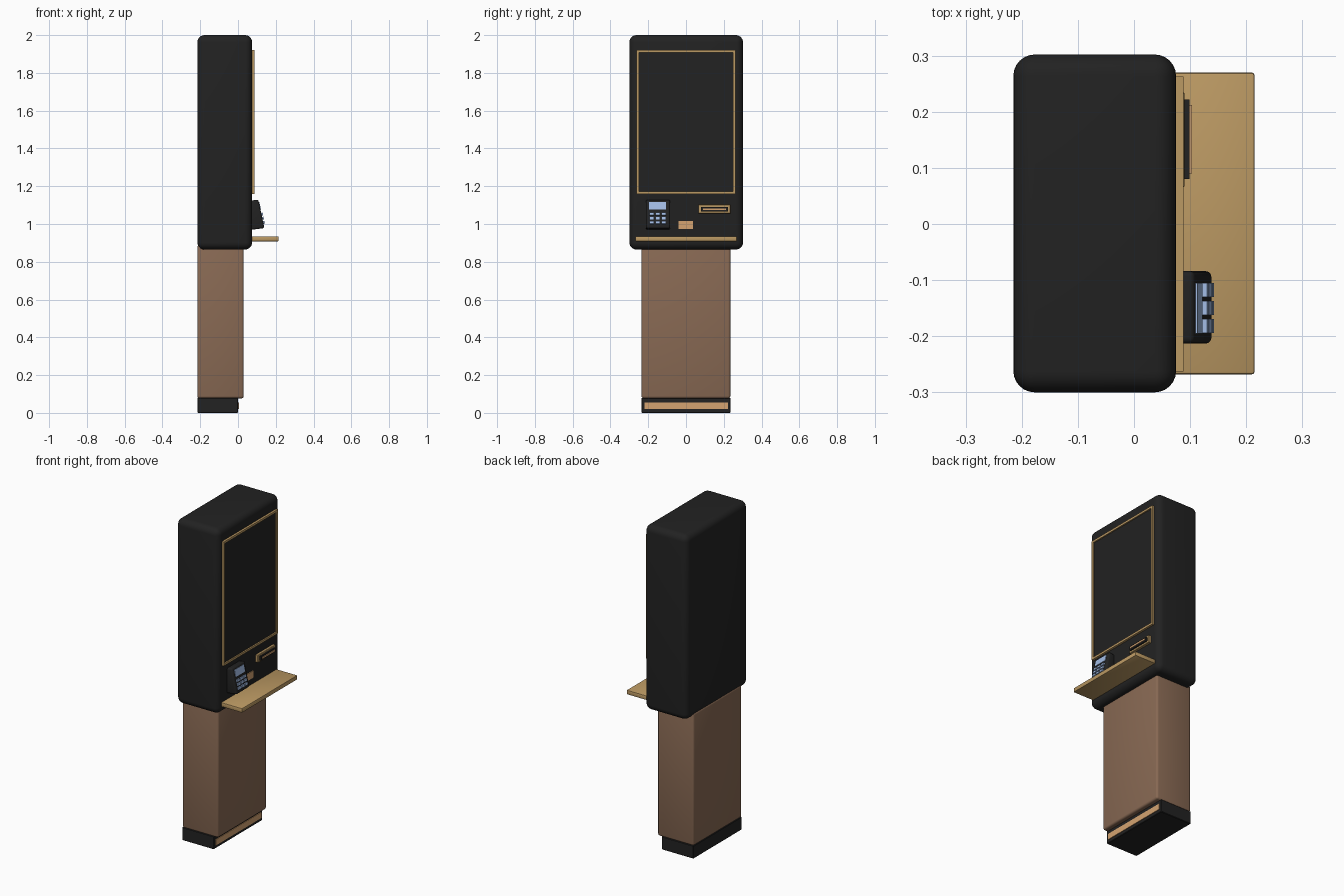
import bpy
import math

cube = bpy.data.objects.get("Cube")
if cube:
    bpy.data.objects.remove(cube, do_unlink=True)


def material(name, r, g, b):
    m = bpy.data.materials.new(name)
    m.use_nodes = True
    m.diffuse_color = (r, g, b, 1)
    m.node_tree.nodes["Principled BSDF"].inputs["Base Color"].default_value = (r, g, b, 1)
    return m


black = material("soft black", 0.016, 0.016, 0.016)
brown = material("warm brown", 0.25, 0.143, 0.088)
gold = material("brushed gold", 0.5, 0.32, 0.125)
copper = material("pale copper", 0.66, 0.37, 0.165)
blue = material("pale blue", 0.36, 0.5, 0.78)


def finish(obj, mat, bevel=0, segments=3):
    """Colour a part, round its edges and shade it smooth by angle."""
    obj.data.materials.append(mat)
    if bevel:
        mod = obj.modifiers.new("Rounded edges", 'BEVEL')
        mod.width = bevel
        mod.segments = segments
        mod.limit_method = 'ANGLE'
        bpy.context.view_layer.objects.active = obj
        bpy.ops.object.modifier_apply(modifier=mod.name)
    bpy.ops.object.select_all(action='DESELECT')
    obj.select_set(True)
    bpy.context.view_layer.objects.active = obj
    bpy.ops.object.shade_smooth_by_angle(angle=math.radians(35))
    return obj


def box(name, x, y, z, mat, bevel=0, segments=3):
    """Box from (min, max) ranges on each axis."""
    bpy.ops.mesh.primitive_cube_add(size=1)
    obj = bpy.context.object
    obj.name = name
    spans = (x, y, z)
    for v in obj.data.vertices:
        v.co = [a + (c + 0.5) * (b - a) for c, (a, b) in zip(v.co, spans)]
    return finish(obj, mat, bevel, segments)


def prism(name, outline, y, mat, bevel=0):
    """Side outline of (x, z) points, extruded along y."""
    n = len(outline)
    verts = [(px, py, pz) for py in y for px, pz in outline]
    faces = [tuple(range(n)), tuple(reversed(range(n, 2 * n)))]
    faces += [(i, i + n, (i + 1) % n + n, (i + 1) % n) for i in range(n)]
    mesh = bpy.data.meshes.new(name)
    mesh.from_pydata(verts, [], faces)
    obj = bpy.data.objects.new(name, mesh)
    bpy.context.collection.objects.link(obj)
    return finish(obj, mat, bevel)


def frame(name, x, y, z, width, mat):
    """Rectangular trim facing +x, made of four bars."""
    (y0, y1), (z0, z1) = y, z
    for side, a in (("right", y0), ("left", y1 - width)):
        box(f"{name}_{side}", x, (a, a + width), z, mat)
    for side, a in (("bottom", z0), ("top", z1 - width)):
        box(f"{name}_{side}", x, (y0 + width, y1 - width), (a, a + width), mat)


# Base and column
box("base", (-0.215, 0), (-0.235, 0.235), (0, 0.08), black, 0.003, 1)
box("base_strip", (-0.002, 0.004), (-0.22, 0.222), (0.02, 0.056), copper)
box("column", (-0.215, 0.03), (-0.236, 0.235), (0.077, 0.89), brown, 0.012)

# Cabinet
box("cabinet", (-0.215, 0.075), (-0.3, 0.302), (0.865, 2), black, 0.038, 6)

# Touch screen with trim
box("screen", (0.07, 0.08), (-0.255, 0.255), (1.168, 1.912), black)
frame("screen_trim", (0.07, 0.088), (-0.263, 0.263), (1.16, 1.922), 0.013, gold)

# Shelf
box("shelf", (0.06, 0.215), (-0.268, 0.27), (0.908, 0.935), gold, 0.005, 2)

# Receipt slot
box("slot_plate", (0.07, 0.09), (0.065, 0.235), (1.055, 1.102), gold, 0.002, 1)
box("slot_recess", (0.08, 0.099), (0.08, 0.222), (1.066, 1.091), black)
box("slot_lip", (0.09, 0.103), (0.09, 0.212), (1.074, 1.083), copper)

# Card reader plate
box("reader_plate", (0.07, 0.079), (-0.04, 0.036), (0.973, 1.016), copper)

# Payment terminal with a sloping face
low, high = (0.14, 0.978), (0.107, 1.13)
prism("terminal", [(0.06, 0.968), low, high, (0.06, 1.122)],
      (-0.213, -0.084), black, 0.01)
tilt = math.atan2(low[0] - high[0], high[1] - low[1])


def on_slope(name, y, z, size_y, size_z, depth):
    """Small blue plate lying on the terminal face."""
    t = (z - low[1]) / (high[1] - low[1])
    obj = box(name, (-0.003, depth), (-size_y / 2, size_y / 2),
              (-size_z / 2, size_z / 2), blue)
    obj.location = (low[0] + t * (high[0] - low[0]), y, z)
    obj.rotation_euler.y = -tilt


on_slope("terminal_display", -0.15, 1.096, 0.09, 0.042, 0.003)
for row in range(3):
    for col in range(3):
        on_slope(f"key_{row}_{col}", -0.15 + (col - 1) * 0.032,
                 1.008 + row * 0.022, 0.025, 0.015, 0.008)
